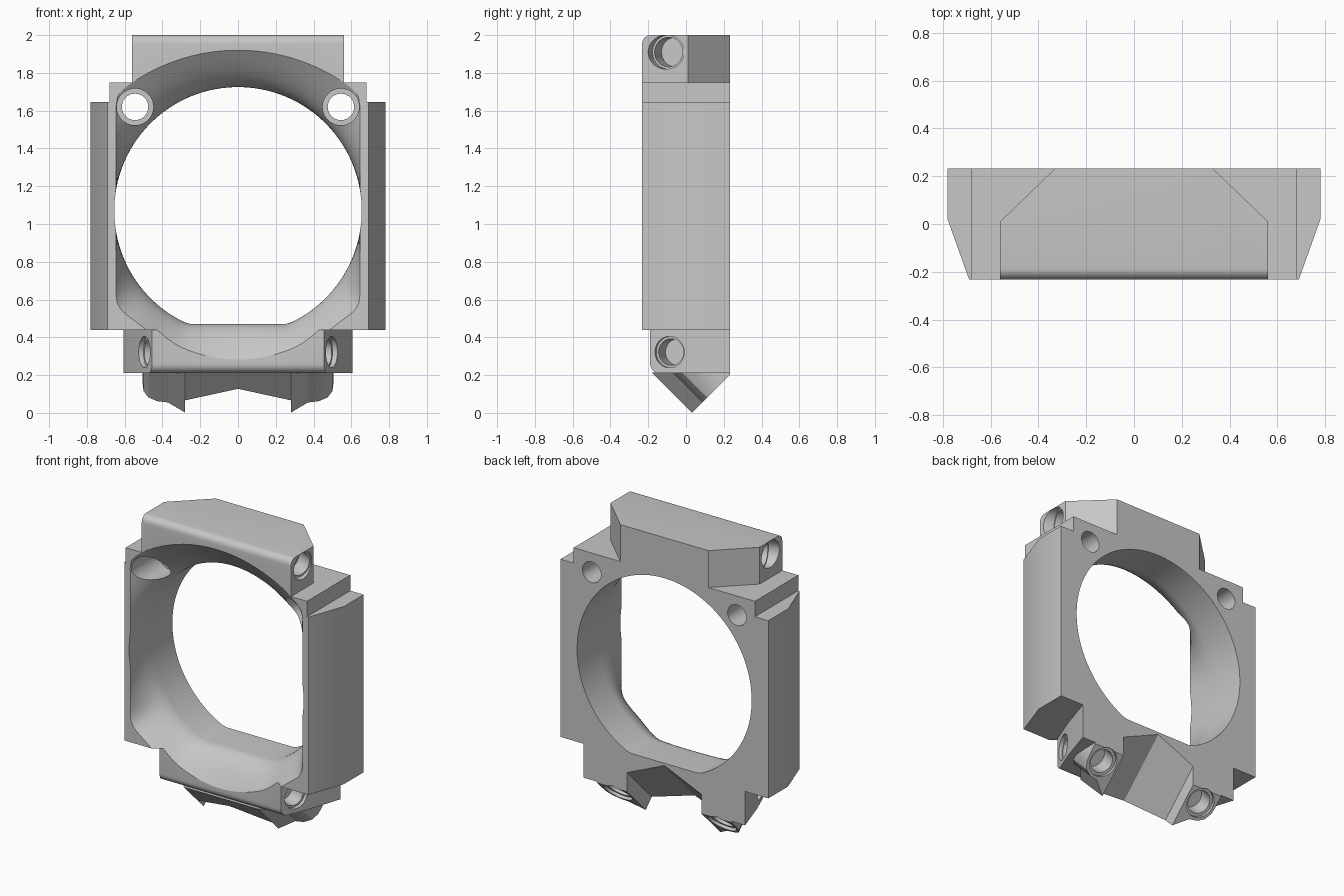
import bpy, bmesh, math
from mathutils import Vector

cube = bpy.data.objects.get("Cube")
if cube:
    bpy.data.objects.remove(cube, do_unlink=True)

grey = bpy.data.materials.new("matte_grey")
grey.use_nodes = True
grey.diffuse_color = (0.57, 0.57, 0.57, 1)
grey.node_tree.nodes["Principled BSDF"].inputs["Base Color"].default_value = (0.57, 0.57, 0.57, 1)

FRONT, BACK = -0.232, 0.232


def finish(name, bm):
    bmesh.ops.recalc_face_normals(bm, faces=bm.faces)
    mesh = bpy.data.meshes.new(name)
    bm.to_mesh(mesh)
    bm.free()
    mesh.materials.append(grey)
    obj = bpy.data.objects.new(name, mesh)
    bpy.context.collection.objects.link(obj)
    return obj


def loft(name, rings, edit=None):
    """Skin closed rings of points and cap both ends."""
    bm = bmesh.new()
    rows = [[bm.verts.new(p) for p in ring] for ring in rings]
    n = len(rows[0])
    for a, b in zip(rows, rows[1:]):
        for i in range(n):
            j = (i + 1) % n
            bm.faces.new((a[i], a[j], b[j], b[i]))
    bm.faces.new(rows[0])
    bm.faces.new(rows[-1])
    bmesh.ops.recalc_face_normals(bm, faces=bm.faces)
    if edit:
        edit(bm)
    return finish(name, bm)


def plan(x, y, z):
    return Vector((x, y, z))


def tilted(x, u, s):
    """Axes turned 45 degrees about x for the sloping underside."""
    return Vector((x, (u + s) / 2, (u - s) / 2))


def prism(name, half, lo, hi, axes=plan, edit=None):
    """Extrude a profile that is mirrored across x = 0."""
    profile = half + [(-x, y) for x, y in reversed(half) if x > 0]
    return loft(name, [[axes(x, y, h) for x, y in profile] for h in (lo, hi)], edit)


def cylinder(name, start, direction, radius, depth):
    d = Vector(direction).normalized()
    side = d.orthogonal().normalized()
    up = d.cross(side)
    turns = [math.tau * i / 40 for i in range(40)]
    return loft(name, [[Vector(start) + d * h + (side * math.cos(a) + up * math.sin(a)) * radius
                        for a in turns] for h in (0, depth)])


def combine(target, other, operation):
    mod = target.modifiers.new(operation.lower(), 'BOOLEAN')
    mod.operation = operation
    mod.solver = 'EXACT'
    mod.object = other
    bpy.context.view_layer.objects.active = target
    bpy.ops.object.modifier_apply(modifier=mod.name)
    bpy.data.objects.remove(other, do_unlink=True)


def round_front_edge(z, radius):
    def edit(bm):
        front = min(v.co.y for v in bm.verts)
        edges = [e for e in bm.edges if all(abs(v.co.z - z) < 0.001 and
                 abs(v.co.y - front) < 0.001 for v in e.verts)]
        bmesh.ops.bevel(bm, geom=edges, offset=radius, segments=6, profile=0.5, affect='EDGES')
    return edit


def trim_foot(bm):
    for point, normal in (((0, 0, 0.213), (0, 0, 1)), ((0, BACK, 0), (0, 1, 0))):
        geom = bm.verts[:] + bm.edges[:] + bm.faces[:]
        cut = bmesh.ops.bisect_plane(bm, geom=geom, plane_co=point, plane_no=normal,
                                     clear_outer=True)
        rim = [e for e in cut["geom_cut"] if isinstance(e, bmesh.types.BMEdge)]
        bmesh.ops.holes_fill(bm, edges=rim)


# Solid frame: tapered side flanges, shoulders, top and bottom blocks
frame = prism("duct_frame", [(0.69, FRONT), (0.78, 0.02), (0.78, BACK)], 0.44, 1.645)
solids = [
    prism("shoulders", [(0.68, FRONT), (0.68, BACK)], 0.6, 1.75),
    prism("top_block", [(0.56, FRONT), (0.56, 0.01), (0.33, BACK)], 1.5, 2.0,
          edit=round_front_edge(2.0, 0.045)),
    prism("bottom_block", [(0.455, -0.19), (0.53, 0.0), (0.605, BACK)],
          0.21, 0.6, edit=round_front_edge(0.21, 0.05)),
    # Sloping foot with a rounded boss on each side
    prism("sloping_foot", [(0.28, 0.033), (0.37, 0.14), (0.43, 0.155), (0.475, 0.195),
                           (0.5, 0.26), (0.505, 0.34), (0.505, 1.0)],
          -0.5, 0.03, tilted, trim_foot),
]
for part in solids:
    combine(frame, part, 'UNION')

# Roof-shaped notch under the middle
notch = prism("foot_notch", [(0.0, -0.222), (0.28, -0.1), (0.28, 0.4)], -0.5, 1.2,
              lambda x, s, u: tilted(x, u, s))
combine(frame, notch, 'DIFFERENCE')


# Air passage: a wide front mouth with arched top and scooped bottom,
# narrowing to a straight round bore with a flat bottom in the rear half
def in_mouth(x, z):
    x = abs(x)
    roof = 0.92 + math.sqrt(1 - min(x, 1) ** 2)
    if x < 0.47:
        floor = 0.835 - math.sqrt(0.622 ** 2 - x * x)
    else:
        floor = 0.43 + (x - 0.47) * 0.75
    return x < 0.645 and floor < z < roof


def mouth_radius(a):
    lo, hi = 0.3, 1.2
    for _ in range(24):
        mid = (lo + hi) / 2
        if in_mouth(mid * math.cos(a), 1.07 + mid * math.sin(a)):
            lo = mid
        else:
            hi = mid
    return lo


def bore_radius(a):
    return min(0.655, 0.6 / max(-math.sin(a), 0.01))


angles = [math.tau * (i + 0.5) / 120 for i in range(120)]
radii = [mouth_radius(a) for a in angles]
# Soften the corners of the mouth
radii = [(radii[i - 1] + 2 * r + radii[(i + 1) % len(radii)]) / 4 for i, r in enumerate(radii)]


def duct_ring(y):
    t = math.sin(math.pi / 2 * min(max((y - FRONT) / (0.01 - FRONT), 0), 1))
    ring = []
    for a, mouth in zip(angles, radii):
        bore = bore_radius(a)
        r = max(bore, mouth + (bore - mouth) * t)
        ring.append(Vector((r * math.cos(a), y, 1.07 + r * math.sin(a))))
    return ring


steps = [FRONT + (0.01 - FRONT) * i / 14 for i in range(15)]
duct = loft("air_passage", [duct_ring(y) for y in [-0.4] + steps + [0.4]])
combine(frame, duct, 'DIFFERENCE')

# Screw holes on both sides
for side in (1, -1):
    inward = (-side, 0.35, 0)
    top_hinge = (side * 0.76, -0.175, 1.91)
    low_hinge = (side * 0.69, -0.155, 0.322)
    boss = tilted(side * 0.39, 0.31, 0.2)
    holes = [
        # counterbored holes through the upper corners
        ((side * 0.545, -0.4, 1.62), (0, 1, 0), 0.097, 0.46),
        ((side * 0.545, -0.4, 1.62), (0, 1, 0), 0.07, 0.9),
        # slanted hinge holes in the ends of the top block
        (top_hinge, inward, 0.09, 0.25),
        (top_hinge, inward, 0.078, 0.36),
        # slanted hinge holes in the ends of the bottom block
        (low_hinge, inward, 0.083, 0.23),
        (low_hinge, inward, 0.07, 0.34),
        # holes in the sloping bosses
        (boss, (0, -1, 1), 0.095, 0.14),
        (boss, (0, -1, 1), 0.075, 0.25),
    ]
    for hole in holes:
        combine(frame, cylinder("hole", *hole), 'DIFFERENCE')

# Smooth the passage and bores, keep the edges crisp
bpy.ops.object.select_all(action='DESELECT')
frame.select_set(True)
bpy.context.view_layer.objects.active = frame
bpy.ops.object.shade_smooth_by_angle(angle=math.radians(28))
